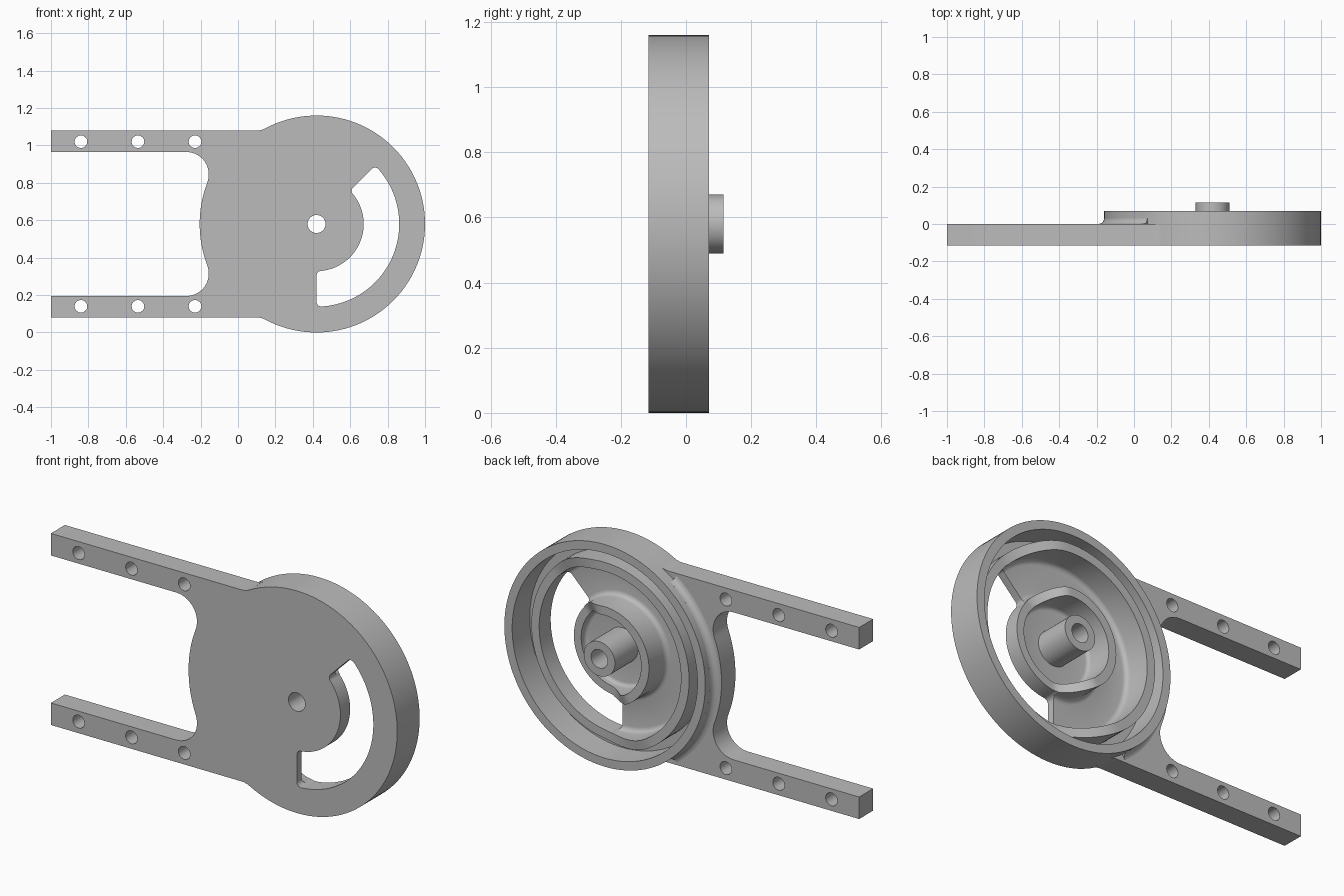
import bpy, bmesh
from math import sin, cos, radians, atan2, degrees, hypot

cube = bpy.data.objects.get("Cube")
if cube:
    bpy.data.objects.remove(cube)

CX, CZ = 0.42, 0.58                      # disc axis
FRONT, FLOOR, ARM, RIM = -0.115, -0.075, 0.0, 0.07
R = 0.58

grey = bpy.data.materials.new("plain grey")
grey.use_nodes = True
grey.diffuse_color = (0.5, 0.5, 0.5, 1)
grey.node_tree.nodes["Principled BSDF"].inputs["Base Color"].default_value = (0.5, 0.5, 0.5, 1)


def finish(name, bm):
    bmesh.ops.recalc_face_normals(bm, faces=bm.faces)
    me = bpy.data.meshes.new(name)
    bm.to_mesh(me)
    bm.free()
    me.materials.append(grey)
    ob = bpy.data.objects.new(name, me)
    bpy.context.collection.objects.link(ob)
    return ob


def arc(x, z, r, a0, a1, n):
    angles = [radians(a0 + (a1 - a0) * i / n) for i in range(n + 1)]
    return [(x + r * cos(a), z + r * sin(a)) for a in angles]


def prism(name, outline, y0, y1):
    """Extrude an x-z outline along y."""
    bm = bmesh.new()
    face = bm.faces.new([bm.verts.new((x, y0, z)) for x, z in outline])
    top = bmesh.ops.extrude_face_region(bm, geom=[face])
    moved = [v for v in top["geom"] if isinstance(v, bmesh.types.BMVert)]
    bmesh.ops.translate(bm, verts=moved, vec=(0, y1 - y0, 0))
    return finish(name, bm)


def lathe(name, profile, a0=0, a1=360, n=120):
    """Sweep profile(angle) -> [(radius, y)] about the disc axis."""
    full = a1 - a0 == 360
    bm = bmesh.new()
    loops = []
    for i in range(n if full else n + 1):
        a = a0 + (a1 - a0) * i / n
        c, s = cos(radians(a)), sin(radians(a))
        loops.append([bm.verts.new((CX + r * c, y, CZ + r * s)) for r, y in profile(a)])
    pairs = list(zip(loops, loops[1:])) + ([(loops[-1], loops[0])] if full else [])
    for p, q in pairs:
        for k in range(len(p)):
            j = (k + 1) % len(p)
            bm.faces.new((p[k], p[j], q[j], q[k]))
    if not full:
        bm.faces.new(loops[0])
        bm.faces.new(loops[-1])
    return finish(name, bm)


def boolean(ob, other, operation):
    m = ob.modifiers.new(operation, "BOOLEAN")
    m.operation, m.object, m.solver = operation, other, "EXACT"
    bpy.context.view_layer.objects.active = ob
    bpy.ops.object.modifier_apply(modifier=m.name)
    bpy.data.objects.remove(other)


def ramp(a, low):
    """Height of the face-cam rings: low beside the slot, high opposite."""
    d = abs((a + 200) % 360 - 180) - 60
    t = max(0, min(1, d / 45))
    return low + (RIM - low) * t * t * (3 - 2 * t)


def fillet(r, y, size, side):
    """Concave corner from a wall at r (top first) down to the floor at y."""
    return arc(r + side * size, y + size, size, 180 if side > 0 else 0,
               270 if side > 0 else -90, 4)


# Disc: rim, groove, two cam rings, floor and boss in one section
def disc_section(a):
    outer, inner = ramp(a, -0.02), ramp(a, -0.035)
    return [(0.048, FRONT), (R, FRONT), (R, RIM), (0.535, RIM), (0.535, FLOOR),
            (0.487, FLOOR), (0.487, outer), (0.44, outer),
            *fillet(0.44, FLOOR, 0.025, -1),
            *reversed(fillet(0.255, FLOOR, 0.025, 1)),
            (0.255, inner), (0.21, inner),
            *fillet(0.21, FLOOR, 0.02, -1),
            (0.09, FLOOR), (0.09, 0.115), (0.048, 0.115)]


disc = lathe("cam_disc", disc_section)


# Curved slot through the floor with rounded corners
def slot_section(r0, r1, a0, a1, c=0.025):
    pts = []
    for r, a, sr, sa, st in ((r0, a0, 1, 1, 180), (r1, a0, -1, 1, 270),
                             (r1, a1, -1, -1, 0), (r0, a1, 1, -1, 90)):
        rc = r + sr * c
        ac = a + sa * degrees(c / rc)
        x, z = CX + rc * cos(radians(ac)), CZ + rc * sin(radians(ac))
        # corner arc, in the local frame of radius and tangent
        pts.append(arc(x, z, c, ac + st, ac + st + 90, 5))
    outer = arc(CX, CZ, r1, a0 + 5, a1 - 5, 40)
    inner = arc(CX, CZ, r0, a1 - 8, a0 + 8, 40)
    return pts[0] + pts[1] + outer + pts[2] + pts[3] + inner


slot = prism("slot_cutter", slot_section(0.252, 0.442, -90, 45), -0.2, 0.2)
boolean(disc, slot, "DIFFERENCE")

# Fork plate: two arms and a web, outlined on the upper half then mirrored
f, g = 0.1, 0.12                         # neck and crotch fillet radii
neck_z = 1.08 + f
neck_x = CX - ((R + f) ** 2 - (neck_z - CZ) ** 2) ** 0.5
neck = arc(neck_x, neck_z, f, degrees(atan2(CZ - neck_z, CX - neck_x)), -90, 8)
crotch_z = 0.965 - g
crotch_x = CX - ((0.625 + g) ** 2 - (crotch_z - CZ) ** 2) ** 0.5
tilt = degrees(atan2(CZ - crotch_z, CX - crotch_x))
crotch = arc(crotch_x, crotch_z, g, 90, tilt, 14)
web = arc(CX, CZ, 0.625, 180 + tilt, 180, 10)
upper = neck + [(-1, 1.08), (-1, 0.965)] + crotch + web[1:]
lower = [(x, 2 * CZ - z) for x, z in reversed(upper[:-1])]
fork = prism("fork_plate", upper + lower + [(CX, CZ)], FRONT, ARM)
boolean(fork, prism("disc_cutter", arc(CX, CZ, 0.56, 0, 357, 119), -0.3, 0.3), "DIFFERENCE")

# Bolt holes along both arms
for x in (-0.84, -0.535, -0.23):
    for z in (CZ - 0.44, CZ + 0.44):
        hole = prism("hole_cutter", arc(x, z, 0.034, 0, 337.5, 15), -0.3, 0.3)
        boolean(fork, hole, "DIFFERENCE")

boolean(disc, fork, "UNION")
disc.name = "cam_disc_with_fork"

# Concave blend where the rim rises from the plate
blend = lathe("rim_blend", lambda a: [(0.57, -0.02), (0.61, -0.02)]
              + list(reversed(fillet(R, ARM, 0.03, 1))) + [(0.57, 0.03)], 127, 233, 40)

for ob in (disc, blend):
    bpy.ops.object.select_all(action="DESELECT")
    ob.select_set(True)
    bpy.context.view_layer.objects.active = ob
    bpy.ops.object.shade_smooth_by_angle(angle=radians(30))
